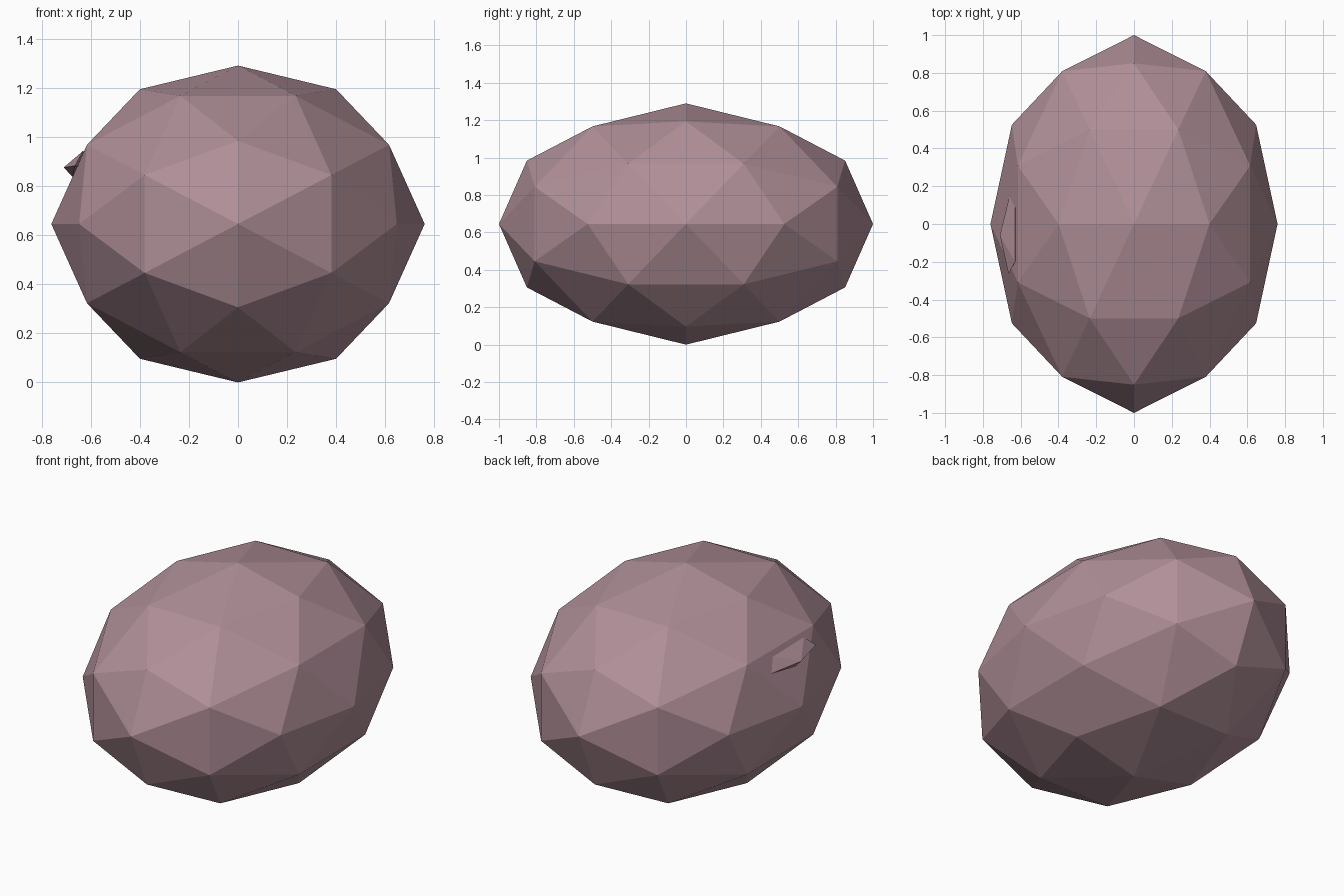
import bpy, bmesh, math
from mathutils import Vector

if "Cube" in bpy.data.objects:
    bpy.data.objects.remove(bpy.data.objects["Cube"])

mat = bpy.data.materials.new("dusty mauve")
mat.diffuse_color = (0.434, 0.275, 0.314, 1)
mat.use_nodes = True
mat.node_tree.nodes["Principled BSDF"].inputs["Base Color"].default_value = mat.diffuse_color


def hull_object(name, points):
    """Flat-shaded convex solid through the given points."""
    bm = bmesh.new()
    for p in points:
        bm.verts.new(p)
    bmesh.ops.convex_hull(bm, input=bm.verts[:])
    bmesh.ops.recalc_face_normals(bm, faces=bm.faces[:])
    mesh = bpy.data.meshes.new(name)
    bm.to_mesh(mesh)
    bm.free()
    mesh.materials.append(mat)
    obj = bpy.data.objects.new(name, mesh)
    bpy.context.collection.objects.link(obj)
    return obj


# Boulder: twice-divided icosahedron with its axes on x, y, z, stretched
phi = (1 + math.sqrt(5)) / 2
ico = []
for a in (-1, 1):
    for b in (-phi, phi):
        ico += [Vector((a, 0, b)), Vector((b, a, 0)), Vector((0, b, a))]
sphere = [v.normalized() for v in ico]
for i, v in enumerate(ico):
    for w in ico[i + 1:]:
        if (v - w).length < 2.1:
            sphere.append((v + w).normalized())
hull_object("boulder", [(p.x * 0.76, p.y, 0.645 + p.z * 0.645) for p in sphere])

# Small chip poking out of the left side
hull_object("side_chip", [
    (-0.71, -0.06, 0.875),
    (-0.66, 0.145, 0.868), (-0.664, -0.265, 0.882),
    (-0.63, 0.09, 0.938), (-0.63, -0.20, 0.943),
    (-0.674, -0.06, 0.838), (-0.55, -0.06, 0.87),
])
